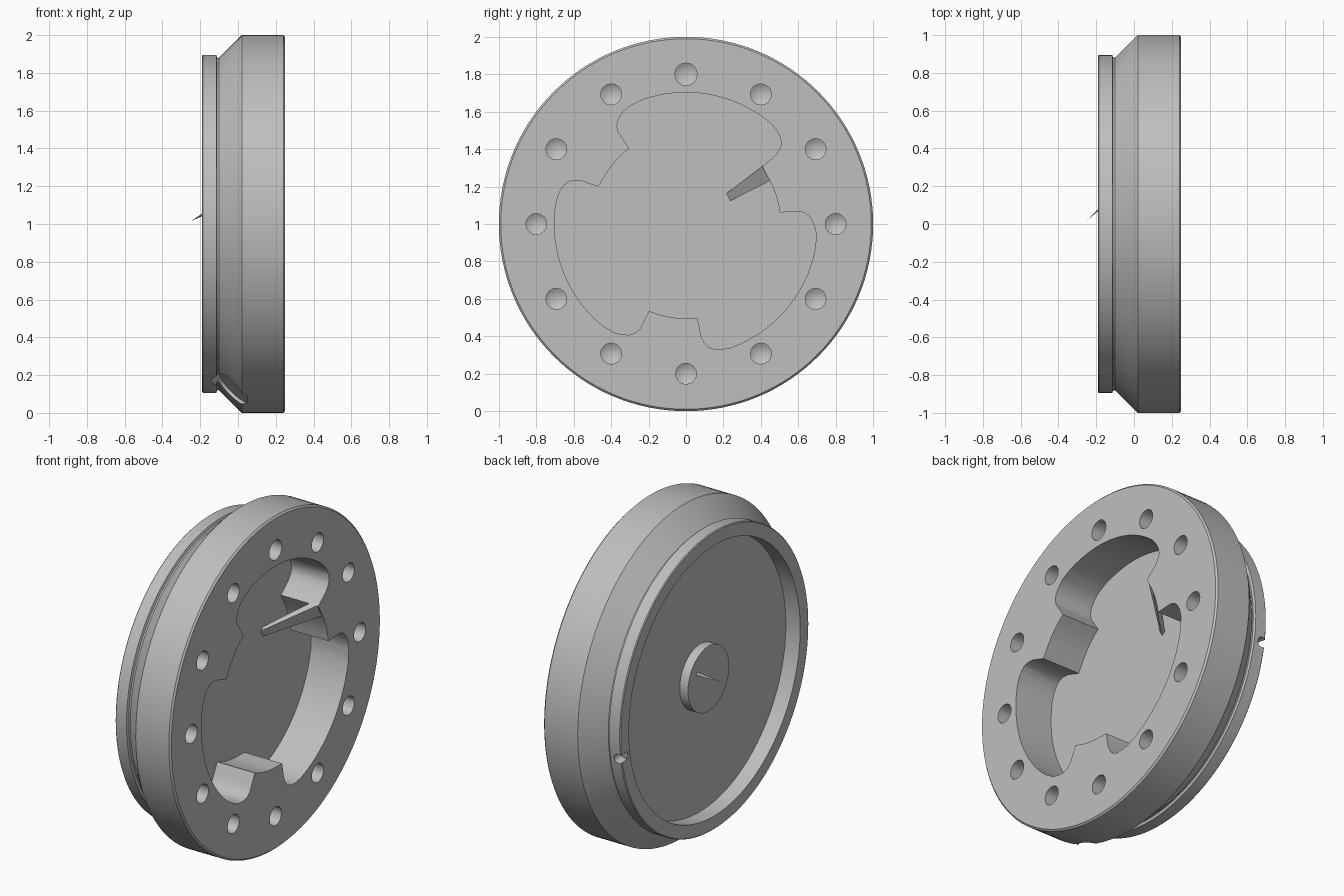
import bpy, bmesh, math
from mathutils import Vector, Matrix

if "Cube" in bpy.data.objects:
    bpy.data.objects.remove(bpy.data.objects["Cube"])

grey = bpy.data.materials.new("steel grey")
grey.diffuse_color = (0.52, 0.52, 0.52, 1)
grey.use_nodes = True
grey.node_tree.nodes["Principled BSDF"].inputs["Base Color"].default_value = grey.diffuse_color
CENTRE = Vector((0, 0, 1))


def make(name, bm):
    bmesh.ops.recalc_face_normals(bm, faces=bm.faces[:])
    me = bpy.data.meshes.new(name)
    bm.to_mesh(me)
    bm.free()
    me.materials.append(grey)
    ob = bpy.data.objects.new(name, me)
    bpy.context.collection.objects.link(ob)
    return ob


def polar(x, r, deg):
    a = math.radians(deg)
    return Vector((x, r * math.cos(a), 1 + r * math.sin(a)))


def revolve(name, profile, origin, axis, steps):
    """Turn a closed (distance along axis, radius) profile around an axis."""
    rot = Vector((0, 0, 1)).rotation_difference(axis).to_matrix().to_4x4()
    m = Matrix.Translation(origin) @ rot
    bm = bmesh.new()
    rings = []
    for d, r in profile:
        if r == 0:
            rings.append([bm.verts.new(m @ Vector((0, 0, d)))] * steps)
        else:
            rings.append([bm.verts.new(m @ Vector((
                r * math.cos(2 * math.pi * i / steps),
                r * math.sin(2 * math.pi * i / steps), d))) for i in range(steps)])
    for a, b in zip(rings, rings[1:]):
        for i in range(steps):
            j = (i + 1) % steps
            bm.faces.new(list(dict.fromkeys((a[i], a[j], b[j], b[i]))))
    return make(name, bm)


def cut(target, cutter):
    cutter.hide_render = True
    cutter.hide_viewport = True
    mod = target.modifiers.new(cutter.name, 'BOOLEAN')
    mod.operation = 'DIFFERENCE'
    mod.solver = 'EXACT'
    mod.object = cutter


X = Vector((1, 0, 0))

# turned body: face, rim, cone, groove, flange, back recess and centre boss
body = revolve("flange_body", [
    (0.25, 0), (0.25, 0.99), (0.24, 1), (0.02, 1), (-0.10, 0.88), (-0.11, 0.88),
    (-0.115, 0.895), (-0.185, 0.895), (-0.19, 0.89), (-0.19, 0.813),
    (-0.095, 0.813), (-0.095, 0.195), (-0.15, 0.195), (-0.15, 0)],
    CENTRE, X, 128)

# three-lobed pocket
lobe = [(0.51, 37), (0.605, 37.6), (0.64, 38.6), (0.665, 40), (0.685, 42.5), (0.697, 46)]
lobe += [(0.703, a) for a in range(50, 112, 4)]
lobe += [(0.697, 116), (0.685, 119.5), (0.665, 123), (0.64, 125.2), (0.61, 126.4), (0.57, 126.6)]
lobe += [(0.505, a) for a in (127, 132, 137, 142, 147, 152)]
bm = bmesh.new()
outline = [polar(0.0, r, a + t) for t in (0, 120, 240) for r, a in lobe]
floor = bm.faces.new([bm.verts.new(p) for p in outline])
top = bmesh.ops.extrude_face_region(bm, geom=[floor])
bmesh.ops.translate(bm, vec=(0.4, 0, 0),
                    verts=[v for v in top['geom'] if isinstance(v, bmesh.types.BMVert)])
cut(body, make("pocket_cutter", bm))

# ring of twelve drilled holes with conical bottoms
for i in range(12):
    r = 0.06 if i == 3 else 0.056
    cut(body, revolve(f"bolt_hole_cutter_{i}",
                      [(0.06, 0), (0.095, r), (0.3, r), (0.3, 0)],
                      Vector((0, *polar(0, 0.8, 30 * i).yz)), X, 16))

# round spot face on the cone, just nicking the flange
out = (polar(0, 1, 248) - CENTRE)
normal = (out - X).normalized()
cut(body, revolve("spot_face_cutter", [(-0.025, 0), (-0.025, 0.11), (0.3, 0.11), (0.3, 0)],
                  polar(-0.04, 0.945, 248), normal, 32))

# small locating hole in the flange edge
cut(body, revolve("locating_hole_cutter", [(-0.06, 0), (-0.06, 0.03), (0.1, 0.03), (0.1, 0)],
                  polar(-0.17, 0.895, -9), polar(0, 1, -9) - CENTRE, 16))

# bake the cuts and smooth the turned surfaces
bpy.context.view_layer.objects.active = body
body.select_set(True)
for mod in list(body.modifiers):
    bpy.ops.object.modifier_apply(modifier=mod.name)
bpy.ops.object.shade_smooth_by_angle(angle=math.radians(30))

# slanted tapering blade from the pocket wall through to the back
bm = bmesh.new()
tip = bm.verts.new((-0.25, 0.02, 1.015))
base = [bm.verts.new(p) for p in ((0.245, 0.41, 1.31), (0.245, 0.45, 1.23),
                                  (0.20, 0.455, 1.235), (0.20, 0.415, 1.315))]
bm.faces.new(base)
for i in range(4):
    bm.faces.new((tip, base[i], base[(i + 1) % 4]))
make("slanted_blade", bm)
